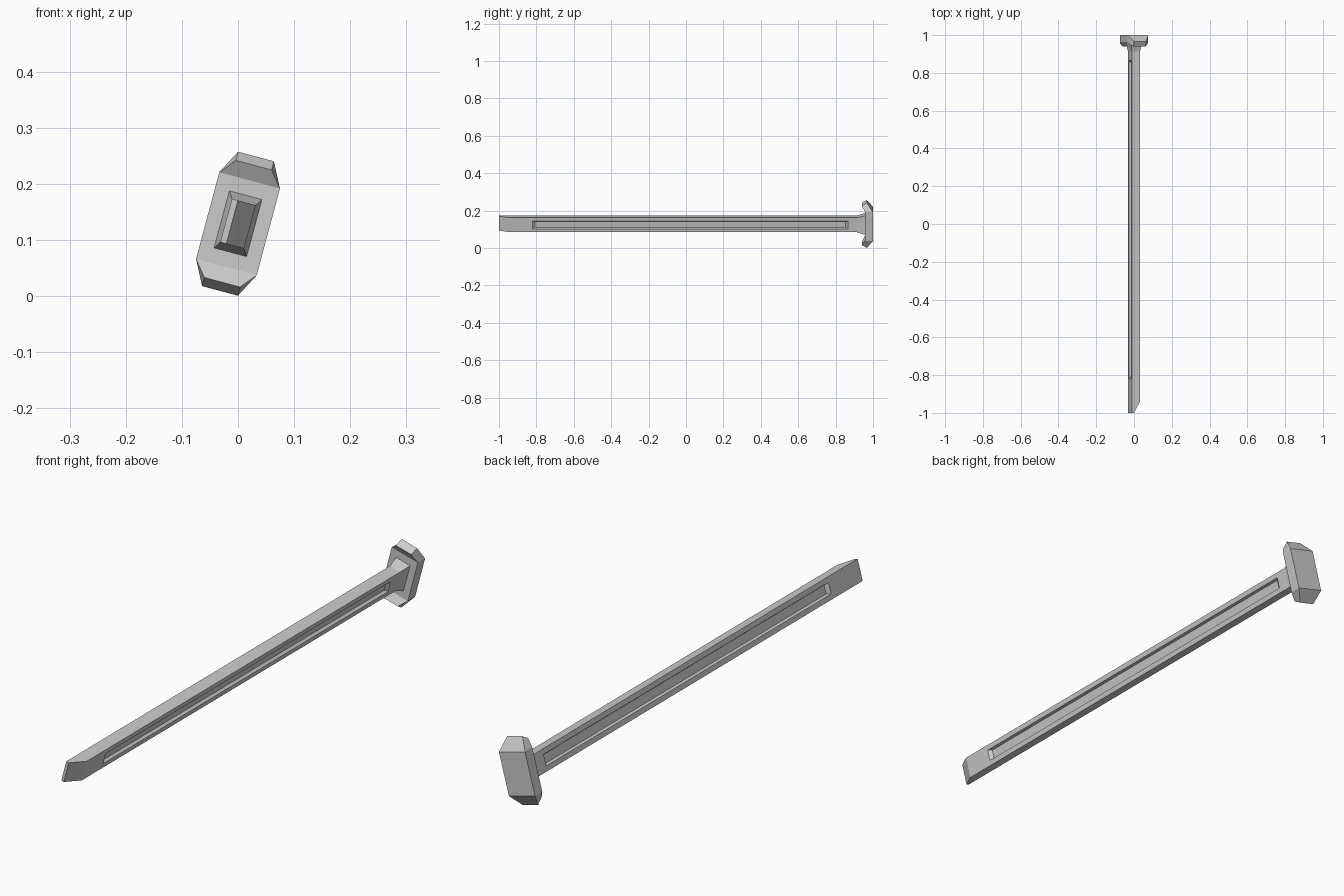
import bpy, bmesh
from math import radians

if "Cube" in bpy.data.objects:
    bpy.data.objects.remove(bpy.data.objects["Cube"])

TILT, HEIGHT = radians(15), 0.129   # whole tool is rolled about its length


def finish(bm, name):
    bmesh.ops.recalc_face_normals(bm, faces=bm.faces)
    mesh = bpy.data.meshes.new(name)
    bm.to_mesh(mesh)
    bm.free()
    ob = bpy.data.objects.new(name, mesh)
    bpy.context.collection.objects.link(ob)
    ob.location.z = HEIGHT
    ob.rotation_euler.y = TILT
    return ob


def loft(bm, rings):
    """Skin a list of equal-length vertex rings and cap both ends."""
    loops = [[bm.verts.new(p) for p in r] for r in rings]
    n = len(loops[0])
    rows = [[bm.faces.new((a[k], a[(k + 1) % n], b[(k + 1) % n], b[k]))
             for k in range(n)] for a, b in zip(loops, loops[1:])]
    bm.faces.new(loops[0])
    bm.faces.new(loops[-1])
    return rows


def rect(y0, y1, u0, u1, v):
    """Rectangular section; its left edge sits at y0 and its right edge at y1."""
    return [(u0, y0, -v), (u1, y1, -v), (u1, y1, v), (u0, y0, v)]


# Shaft: chisel tip, long straight bar, flared collar at the head
bm = bmesh.new()
U, V = 0.022, 0.040
rows = loft(bm, [
    rect(-1.0, -1.0, -U, -0.011, V),
    rect(-0.94, -0.94, -U, U, V),
    rect(0.914, 0.914, -U, U, V),
    rect(0.957, 0.957, -0.030, 0.030, 0.0526),
    rect(0.975, 0.975, -0.030, 0.030, 0.0526),
])

# Recessed groove along both broad sides
for face, side in ((rows[1][1], 1), (rows[1][3], -1)):
    for u, y0, y1, v in ((U, -0.82, 0.865, 0.021),
                         (U - 0.010, -0.806, 0.853, 0.016)):
        bmesh.ops.inset_individual(bm, faces=[face], thickness=0.005)
        mid = sum(p.co.y for p in face.verts) / 4
        for p in face.verts:
            p.co = (side * u, y1 if p.co.y > mid else y0,
                    v if p.co.z > 0 else -v)
finish(bm, "shaft")

# Head: block with tapered ends that lean forward
bm = bmesh.new()
loft(bm, [[(-w, yf, vf), (w, yf, vf), (w, yb, vb), (-w, yb, vb)]
          for w, yf, vf, yb, vb in (
              (0.033, 0.940, -0.108, 0.967, -0.124),
              (0.056, 0.957, -0.080, 1.000, -0.080),
              (0.056, 0.957, 0.080, 1.000, 0.080),
              (0.033, 0.940, 0.108, 0.967, 0.124))])
finish(bm, "head")
